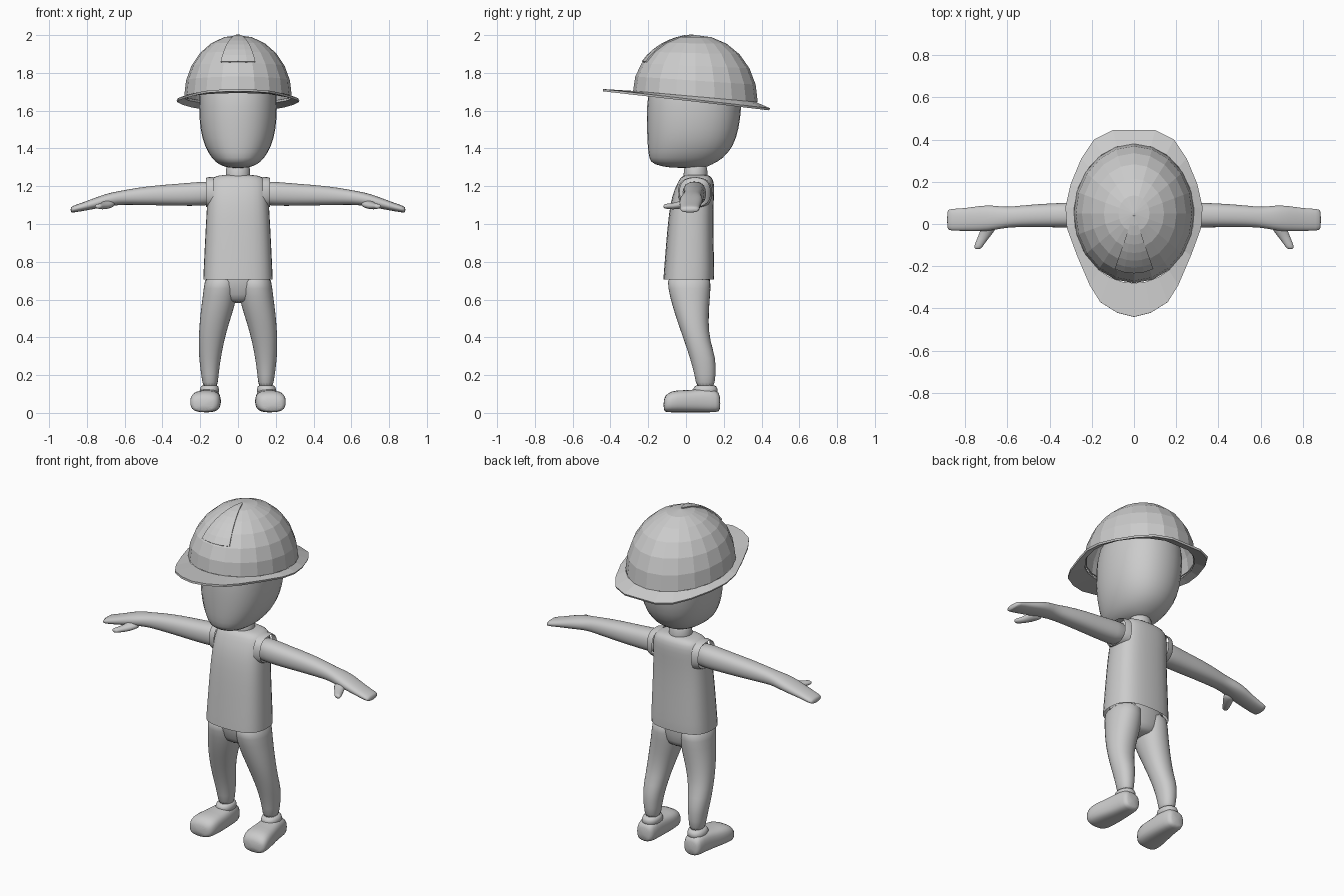
import bpy, bmesh
from math import sin, cos, pi, atan2, radians

cube = bpy.data.objects.get("Cube")
if cube:
    bpy.data.objects.remove(cube, do_unlink=True)

grey = bpy.data.materials.new("plain grey")
grey.use_nodes = True
tone = (0.6, 0.6, 0.6, 1)
grey.diffuse_color = tone
grey.node_tree.nodes["Principled BSDF"].inputs["Base Color"].default_value = tone


def finish(name, bm, smooth=True, subdivide=0, thickness=0):
    """Turn a bmesh into a named object with its shading and modifiers."""
    bmesh.ops.recalc_face_normals(bm, faces=bm.faces[:])
    mesh = bpy.data.meshes.new(name)
    bm.to_mesh(mesh)
    bm.free()
    mesh.materials.append(grey)
    for face in mesh.polygons:
        face.use_smooth = smooth
    obj = bpy.data.objects.new(name, mesh)
    bpy.context.collection.objects.link(obj)
    if thickness:
        solid = obj.modifiers.new("shell", "SOLIDIFY")
        solid.thickness = thickness
    if subdivide:
        obj.modifiers.new("rounding", "SUBSURF").levels = subdivide
        obj.modifiers["rounding"].render_levels = subdivide
    return obj


def bridge(bm, loops, closed=True):
    """Fill quads between neighbouring point loops."""
    for low, high in zip(loops, loops[1:]):
        count = len(low)
        for i in range(count if closed else count - 1):
            j = (i + 1) % count
            bm.faces.new((low[i], low[j], high[j], high[i]))


def loft(name, axis, rings, power=1.0, side=1, caps=(True, True), sides=16):
    """Skin rounded sections (position, u min, u max, v min, v max) along an axis."""
    def soft(value):
        return abs(value) ** power * (1 if value >= 0 else -1)

    bm = bmesh.new()
    loops = []
    for pos, u0, u1, v0, v1 in rings:
        loop = []
        for i in range(sides):
            a = 2 * pi * i / sides
            point = [(u0 + u1) / 2 + (u1 - u0) / 2 * soft(cos(a)),
                     (v0 + v1) / 2 + (v1 - v0) / 2 * soft(sin(a))]
            point.insert("xyz".index(axis), pos)
            point[0] *= side
            loop.append(bm.verts.new(point))
        loops.append(loop)
    bridge(bm, loops)
    for use, loop in zip(caps, (loops[0], loops[-1])):
        if use:
            bm.faces.new(loop)
    return finish(name, bm, subdivide=1)


def upright(name, rows, power=1.0, **options):
    """Loft a centred part upwards from (height, half width, front, back)."""
    return loft(name, "z", [(z, -w, w, f, b) for z, w, f, b in rows], power, **options)


# Head and neck
upright("head", [
    (1.295, .05, -.08, .1), (1.315, .105, -.18, .14), (1.345, .14, -.2, .2),
    (1.41, .18, -.208, .255), (1.5, .205, -.212, .285), (1.62, .213, -.214, .3),
    (1.75, .205, -.2, .3), (1.86, .15, -.12, .23)], .88)
upright("neck", [(1.2, .07, -.02, .12), (1.25, .066, -.015, .115), (1.34, .066, -.01, .115)])

# Vest, open at the hem, and the hips inside it
upright("vest", [
    (.705, .187, -.122, .15), (.74, .186, -.12, .152), (.9, .178, -.107, .148),
    (1.05, .17, -.094, .146), (1.15, .164, -.076, .15), (1.21, .16, -.05, .152),
    (1.25, .145, -.03, .14), (1.262, .075, .0, .11)], .72, caps=(False, True))
upright("hips", [(.58, .06, -.05, .1), (.62, .14, -.07, .12),
                 (.7, .172, -.095, .13), (.78, .168, -.09, .13)], .85)

for label, side in (("left", 1), ("right", -1)):
    # Arm running into a flat mitten hand, with a thumb
    loft(label + "_arm", "x", [
        (.1, -.02, .11, 1.1, 1.23), (.2, -.02, .108, 1.095, 1.225),
        (.3, -.018, .102, 1.095, 1.215), (.42, -.016, .098, 1.098, 1.207),
        (.54, -.015, .088, 1.1, 1.192), (.61, -.018, .08, 1.102, 1.178),
        (.67, -.032, .09, 1.095, 1.168), (.73, -.036, .088, 1.085, 1.15),
        (.8, -.034, .075, 1.072, 1.122), (.87, -.032, .073, 1.06, 1.098),
        (.887, -.028, .068, 1.06, 1.09)], .85, side)
    loft(label + "_thumb", "y", [
        (.01, .64, .72, 1.085, 1.14), (-.03, .655, .73, 1.08, 1.122),
        (-.07, .69, .745, 1.075, 1.112), (-.105, .715, .76, 1.08, 1.108),
        (-.12, .725, .757, 1.082, 1.104)], 1, side, sides=10)
    # Raised rim of the vest armhole
    loft(label + "_armhole", "x", [
        (.13, -.045, .14, 1.08, 1.25), (.158, -.04, .135, 1.085, 1.25),
        (.17, -.035, .13, 1.09, 1.245)], .8, side, (False, False))
    # Leg leaning back towards the ankle
    loft(label + "_leg", "z", [
        (.74, .0, .175, -.105, .135), (.66, .0, .183, -.098, .133),
        (.57, .014, .195, -.075, .125), (.48, .045, .205, -.046, .12),
        (.38, .073, .21, -.01, .128), (.29, .09, .208, .02, .16),
        (.2, .103, .195, .046, .158), (.12, .108, .185, .055, .15)], .92, side)
    # Shoe and its ankle cuff
    loft(label + "_shoe", "y", [
        (.182, .115, .2, .012, .09), (.165, .1, .212, .002, .125),
        (.09, .092, .222, .002, .132), (.02, .09, .238, .002, .12),
        (-.05, .088, .254, .002, .122), (-.098, .097, .256, .002, .108),
        (-.12, .125, .24, .008, .075)], .72, side)
    loft(label + "_cuff", "z", [
        (.09, .095, .21, .03, .175), (.13, .1, .202, .038, .168),
        (.15, .104, .195, .045, .16)], .9, side)


# Hard hat: a tilted dome whose rim rises towards the front
def dome_point(turn, lift, grow=1.0):
    x = .285 * cos(turn) * cos(lift) * grow
    y = .05 + .33 * sin(turn) * cos(lift) * grow
    base = 1.675 - .09 * (y - .05)
    return x, y, base + (2 - base) * sin(lift) + (grow - 1) * .3 * sin(lift)


segments, tiers = 20, 6
bm = bmesh.new()
loops = [[bm.verts.new(dome_point(2 * pi * i / segments, pi / 2 * t / tiers))
          for i in range(segments)] for t in range(tiers)]
bridge(bm, loops)
apex = bm.verts.new(dome_point(0, pi / 2))
for i in range(segments):
    bm.faces.new((loops[-1][i], loops[-1][(i + 1) % segments], apex))
finish("helmet_dome", bm, smooth=False, thickness=.01)

# Tapered ridge plate from the crown to the forehead
bm = bmesh.new()
loops = [[bm.verts.new(dome_point(radians(-90 + turn), radians(lift), 1.015))
          for turn in (-22, -11, 0, 11, 22)] for lift in range(32, 90, 8)]
bridge(bm, loops, closed=False)
finish("helmet_ridge", bm, smooth=False, thickness=.009)

# Brim, longer and more pointed at the front
half = [(.08, -.42), (.16, -.37), (.21, -.29), (.27, -.15), (.318, -.02),
        (.325, .08), (.3, .19), (.25, .31), (.19, .4), (.1, .445)]
outline = [(0, -.44)] + half + [(-x, y) for x, y in reversed(half)]
bm = bmesh.new()
inner, outer = [], []
for x, y in outline:
    turn = atan2((y - .05) / .33, x / .285)
    inner.append(bm.verts.new(dome_point(turn, 0)))
    outer.append(bm.verts.new((x, y, 1.664 - .115 * y)))
bridge(bm, [inner, outer])
finish("helmet_brim", bm, smooth=False, thickness=.012)
